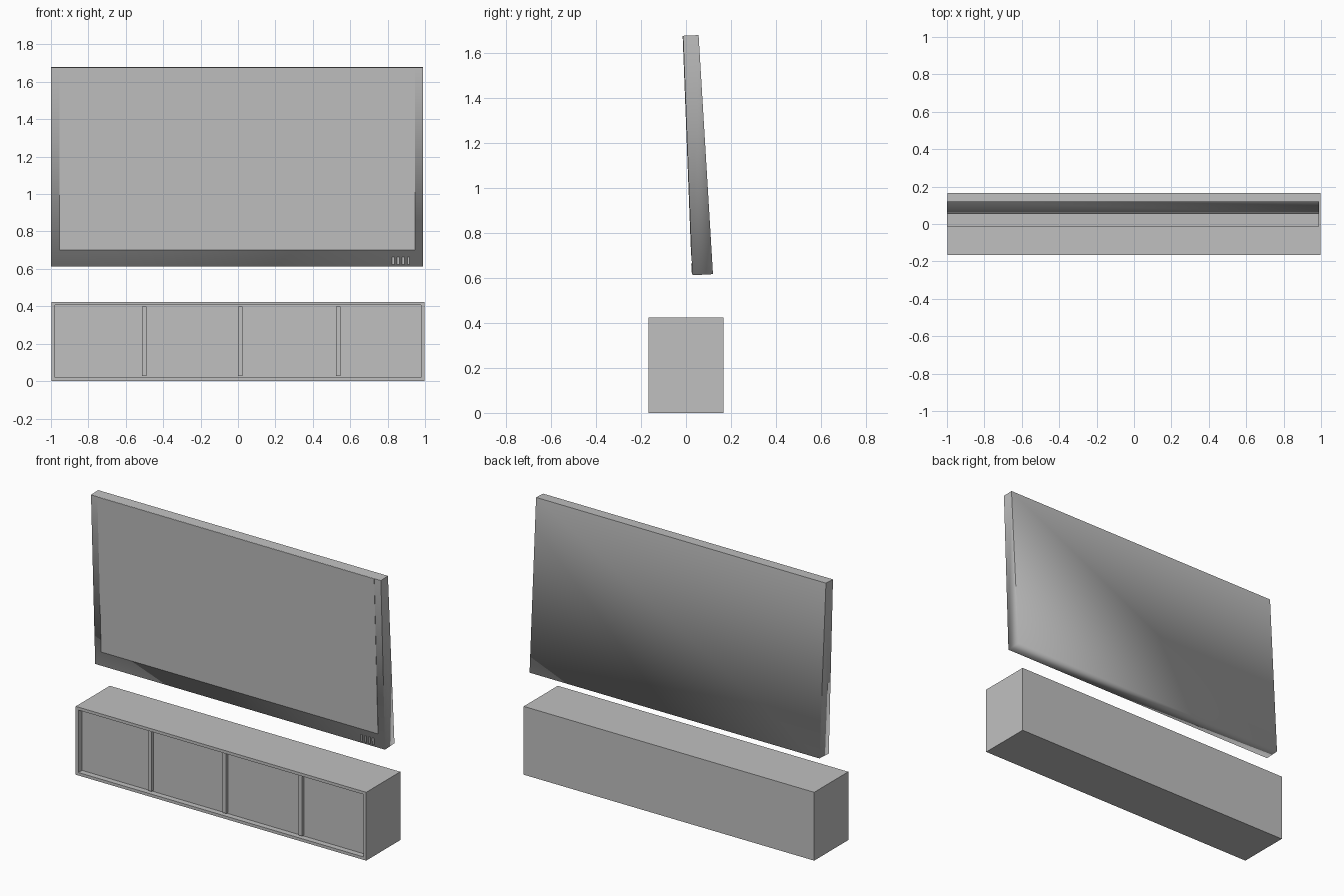
import bpy
import bmesh

cube = bpy.data.objects.get("Cube")
if cube:
    bpy.data.objects.remove(cube, do_unlink=True)

grey = bpy.data.materials.new("light grey")
grey.use_nodes = True
colour = (0.53, 0.53, 0.53, 1)
grey.diffuse_color = colour
grey.node_tree.nodes["Principled BSDF"].inputs["Base Color"].default_value = colour


def finish(bm, name):
    bmesh.ops.recalc_face_normals(bm, faces=bm.faces[:])
    mesh = bpy.data.meshes.new(name)
    bm.to_mesh(mesh)
    bm.free()
    mesh.materials.append(grey)
    obj = bpy.data.objects.new(name, mesh)
    bpy.context.collection.objects.link(obj)
    return obj


def prism(profile, x0, x1):
    """Extrude a (y, z) profile along x."""
    bm = bmesh.new()
    face = bm.faces.new([bm.verts.new((x0, y, z)) for y, z in profile])
    new = bmesh.ops.extrude_face_region(bm, geom=[face])["geom"]
    verts = [v for v in new if isinstance(v, bmesh.types.BMVert)]
    bmesh.ops.translate(bm, verts=verts, vec=(x1 - x0, 0, 0))
    bmesh.ops.recalc_face_normals(bm, faces=bm.faces[:])
    return bm


# Cabinet with a recessed front
W, D, H = 0.997, 0.167, 0.424
RECESS = 0.035
bm = prism([(-D, 0), (D, 0), (D, H), (-D, H)], -W, W)
front = min(bm.faces, key=lambda f: f.calc_center_median().y)
bmesh.ops.inset_individual(bm, faces=[front], thickness=0.026)
new = bmesh.ops.extrude_discrete_faces(bm, faces=[front])["faces"]
bmesh.ops.translate(bm, verts=new[0].verts[:], vec=(0, RECESS, 0))
finish(bm, "cabinet")

# Upright dividers between the four doors
for i, x in enumerate((-0.5, 0.013, 0.535)):
    y0, y1 = -D + 0.015, -D + RECESS
    bm = prism([(y0, 0.026), (y1, 0.026), (y1, H - 0.026), (y0, H - 0.026)],
               x - 0.012, x + 0.012)
    finish(bm, f"divider_{i + 1}")

# Leaning television body, thicker at the base
BASE, TOP = 0.612, 1.68
bm = prism([(0.028, BASE), (0.12, 0.617), (0.056, TOP), (-0.013, TOP - 0.003)], -1, 0.99)
for f in bm.faces:
    f.smooth = True
# Only the rim of the underside stays soft
for e in bm.edges:
    e.smooth = all(v.co.z < 1 for v in e.verts)
finish(bm, "television_body")


def front_y(z):
    return 0.028 - 0.041 * (z - BASE) / (TOP - 0.003 - BASE)


def front_plate(name, x0, x1, z0, z1, thick):
    a, b = front_y(z0), front_y(z1)
    bm = prism([(a - thick, z0), (a + 0.002, z0), (b + 0.002, z1), (b - thick, z1)], x0, x1)
    finish(bm, name)


# Screen and control buttons on the front
front_plate("screen", -0.955, 0.945, 0.70, TOP - 0.004, 0.002)
for i in range(4):
    x = 0.83 + i * 0.027
    front_plate(f"button_{i + 1}", x - 0.006, x + 0.006, 0.624, 0.664, 0.003)
